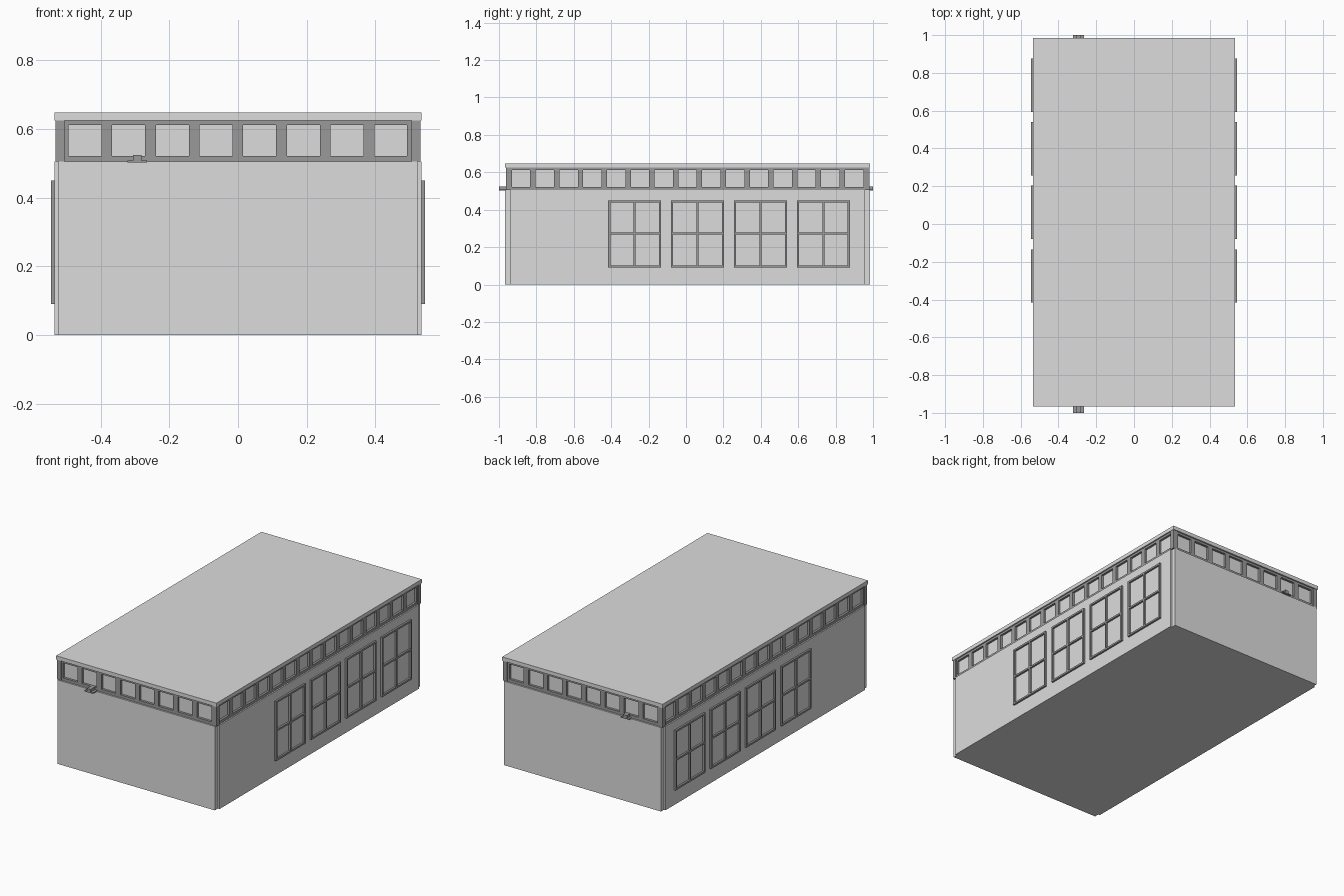
import bpy, bmesh

old = bpy.data.objects.get("Cube")
if old:
    bpy.data.objects.remove(old)


def material(name, value):
    m = bpy.data.materials.new(name)
    m.use_nodes = True
    color = (value, value, value, 1)
    m.diffuse_color = color
    m.node_tree.nodes["Principled BSDF"].inputs["Base Color"].default_value = color
    return m


LIGHT = material("light grey", 0.72)
DARK = material("dark grey", 0.32)


def boxes(name, mat, items):
    """One object from boxes given as (x range, y range, z range)."""
    bm = bmesh.new()
    for ranges in items:
        ranges = [sorted(r) for r in ranges]
        verts = bmesh.ops.create_cube(bm, size=1)["verts"]
        for v in verts:
            for i, (a, b) in enumerate(ranges):
                v.co[i] = (a + b) / 2 + v.co[i] * (b - a)
    mesh = bpy.data.meshes.new(name)
    bm.to_mesh(mesh)
    bm.free()
    mesh.materials.append(mat)
    obj = bpy.data.objects.new(name, mesh)
    bpy.context.collection.objects.link(obj)
    return obj


def lattice(name, axis, depth, us, zs):
    """Dark bars: us and zs list the (low, high) extents of stiles and rails."""
    u_full = (us[0][0], us[-1][1])
    spans = [(u_full, z) for z in zs]
    for u in us:
        spans += [(u, (low[1], high[0])) for low, high in zip(zs, zs[1:])]
    items = [(depth, u, z) if axis == "x" else (u, depth, z) for u, z in spans]
    return boxes(name, DARK, items)


def stiles(start, end, first, pitch, count, width):
    """Solid strips left between a row of equal openings."""
    result, low = [], start
    for i in range(count):
        center = first + pitch * i
        result.append((low, center - width / 2))
        low = center + width / 2
    return result + [(low, end)]


FRONT, BACK, SIDE = -0.967, 0.985, 0.534
SILL, EAVE, TOP = 0.505, 0.625, 0.648
END_IN = 0.028

# Main walls: long side slabs and end slabs with notched corners
boxes("side_walls", LIGHT, [((-SIDE, SIDE), (FRONT + END_IN, BACK - END_IN), (0, SILL))])
boxes("front_wall", LIGHT, [((-0.523, 0.523), (FRONT, FRONT + END_IN), (0, SILL))])
boxes("back_wall", LIGHT, [((-0.523, 0.523), (BACK - END_IN, BACK), (0, SILL))])

# Roof slab and the pale glazing core below it
boxes("roof", LIGHT, [((-SIDE, SIDE), (FRONT, BACK), (EAVE, TOP))])
boxes("upper_glazing", LIGHT, [((-0.513, 0.513), (-0.944, 0.962), (SILL, EAVE))])

# Upper window bands
rails = [(SILL, 0.522), (0.612, EAVE)]
end_stiles = stiles(-0.513, 0.513, -0.446, 0.1273, 8, 0.096)
side_stiles = stiles(-0.944, 0.962, -0.882, 0.1272, 15, 0.098)
lattice("front_upper_frame", "y", (-0.958, -0.944), end_stiles, rails)
lattice("back_upper_frame", "y", (0.962, 0.976), end_stiles, rails)
for side, s in (("left", 1), ("right", -1)):
    lattice(side + "_upper_frame", "x", (s * 0.513, s * 0.526), side_stiles, rails)

    # Corner posts
    for end, y in (("front", (FRONT + 0.004, -0.938)), ("back", (0.956, BACK - 0.004))):
        boxes(end + "_" + side + "_post", DARK, [((s * 0.505, s * 0.532), y, (SILL, EAVE))])

    # Large four-pane windows
    bar, half = 0.011, 0.141
    for i in range(4):
        c = -0.275 + 0.3365 * i
        us = [(c - half, c - half + bar), (c - bar / 2, c + bar / 2), (c + half - bar, c + half)]
        zs = [(0.091, 0.102), (0.267, 0.278), (0.439, 0.45)]
        lattice(f"{side}_window_{i + 1}", "x", (s * 0.53, s * 0.545), us, zs)

# Small brackets on both ends
for end, y in (("front", (-1.0, -0.95)), ("back", (0.97, 1.0))):
    boxes(end + "_bracket", DARK, [
        ((-0.322, -0.265), y, (0.503, 0.509)),
        ((-0.306, -0.281), y, (0.509, 0.525)),
    ])
